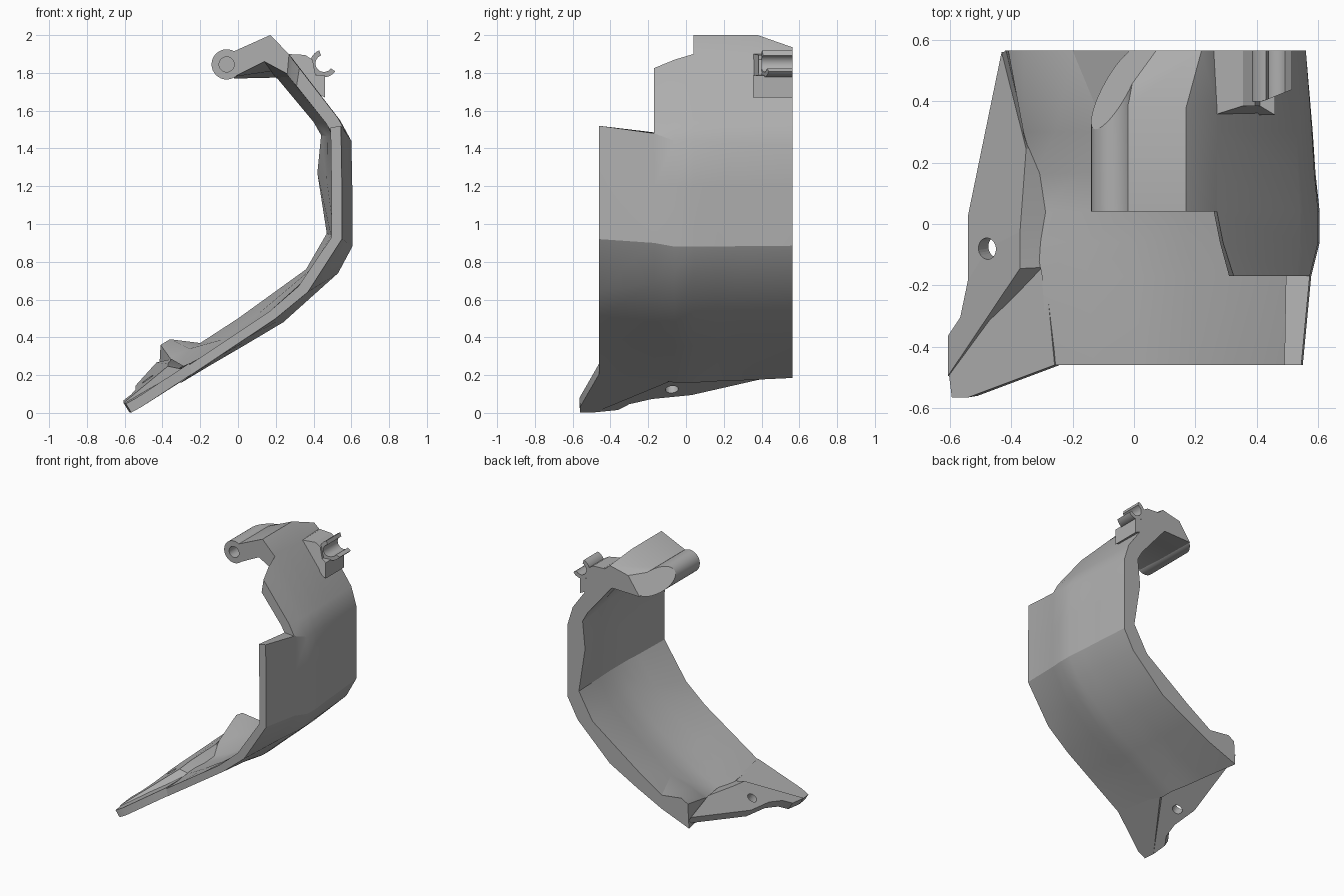
import bpy, bmesh, math
from mathutils import Vector
from collections import Counter

cube = bpy.data.objects.get("Cube")
if cube:
    bpy.data.objects.remove(cube, do_unlink=True)

grey = bpy.data.materials.new("matte_grey")
grey.use_nodes = True
grey.diffuse_color = (0.43, 0.43, 0.43, 1)
grey.node_tree.nodes["Principled BSDF"].inputs["Base Color"].default_value = (0.43, 0.43, 0.43, 1)


def finish(bm, name):
    """Turn a bmesh into a shaded object."""
    loose = [v for v in bm.verts if not v.link_faces]
    bmesh.ops.delete(bm, geom=loose, context='VERTS')
    bmesh.ops.recalc_face_normals(bm, faces=bm.faces)
    mesh = bpy.data.meshes.new(name)
    bm.to_mesh(mesh)
    bm.free()
    mesh.materials.append(grey)
    obj = bpy.data.objects.new(name, mesh)
    bpy.context.collection.objects.link(obj)
    bpy.ops.object.select_all(action='DESELECT')
    obj.select_set(True)
    bpy.context.view_layer.objects.active = obj
    bpy.ops.object.shade_smooth_by_angle(angle=math.radians(28))
    return obj


def loft(sections):
    """Closed solid through matching loops of 3D points."""
    bm = bmesh.new()
    loops = [[bm.verts.new(p) for p in s] for s in sections]
    n = len(loops[0])
    for a, b in zip(loops, loops[1:]):
        for i in range(n):
            j = (i + 1) % n
            bm.faces.new((a[i], a[j], b[j], b[i]))
    bm.faces.new(loops[0])
    bm.faces.new(loops[-1])
    return bm


def at_y(profile, y):
    return [Vector((x, y, z)) for x, z in profile]


def ring(cx, cz, r, y, n=32):
    turn = [2 * math.pi * i / n for i in range(n)]
    return at_y([(cx + r * math.cos(t), cz + r * math.sin(t)) for t in turn], y)


def blend(a, b, t):
    return [tuple(p + (q - p) * t for p, q in zip(u, v)) for u, v in zip(a, b)]


def slant_cut(bm):
    """Trim the rear corner of the arm and barrel along one sloping plane."""
    geom = list(bm.verts) + list(bm.edges) + list(bm.faces)
    cut = bmesh.ops.bisect_plane(bm, geom=geom, plane_co=(0, 0.45, 1.92),
                                 plane_no=(-0.7, 0.52, 0.49), clear_outer=True)
    edges = [e for e in cut["geom_cut"] if isinstance(e, bmesh.types.BMEdge)]
    bmesh.ops.holes_fill(bm, edges=edges, sides=0)
    return bm


# Curved shell: outer and inner profiles, bottom to top
front_out = [(-.25, .2), (-.1, .3), (.05, .4), (.2, .5), (.37, .64),
             (.55, .92), (.55, 1.2), (.545, 1.52), (.52, 1.57), (.38, 1.75)]
front_in = [(-.28, .24), (-.13, .34), (.02, .44), (.17, .54), (.32, .67),
            (.495, .93), (.495, 1.2), (.49, 1.51), (.46, 1.54), (.36, 1.67)]
mid_out = [(-.3, .16), (-.15, .25), (.03, .355), (.24, .48), (.53, .74),
           (.605, .88), (.605, 1.2), (.6, 1.44), (.54, 1.55), (.27, 1.9)]
mid_in = [(-.32, .235), (-.17, .3), (0, .4), (.2, .55), (.42, .77),
          (.51, .93), (.51, 1.2), (.5, 1.46), (.47, 1.53), (.26, 1.79)]
back_out = [(-.42, .185), (-.2, .27), (0, .37), (.22, .49), (.48, .74),
            (.56, .885), (.56, 1.2), (.56, 1.42), (.52, 1.55), (.27, 1.9)]
back_in = [(-.41, .36), (-.36, .39), (-.2, .37), (0, .5), (.36, .76),
           (.47, .95), (.42, 1.27), (.44, 1.47), (.4, 1.54), (.2, 1.78)]
stations = [
    (-.46, front_out, front_in),
    (-.17, blend(front_out, mid_out, .5), blend(front_in, mid_in, .5)),
    (-.06, mid_out[:-1] + [(.29, 1.87)], mid_in[:-1] + [(.28, 1.765)]),
    (.04, mid_out, mid_in),
    (.165, blend(mid_out, back_out, .3), mid_in),
    (.3, blend(mid_out, back_out, .5), blend(mid_in, back_in, .45)),
    (.565, back_out, back_in),
]
bm = bmesh.new()
outer = [[bm.verts.new(p) for p in at_y(o, y)] for y, o, i in stations]
inner = [[bm.verts.new(p) for p in at_y(i, y)] for y, o, i in stations]
border = Counter()
for s in range(len(stations) - 1):
    for r in range(len(mid_out) - 1):
        if s == 0 and r >= 7:       # the front strip stops lower
            continue
        cell = [(s, r), (s + 1, r), (s + 1, r + 1), (s, r + 1)]
        for layer in (outer, inner):
            bm.faces.new([layer[a][b] for a, b in cell])
        for k in range(4):
            border[tuple(sorted((cell[k], cell[(k + 1) % 4])))] += 1
for ((a, b), (c, d)), count in border.items():
    if count == 1:
        bm.faces.new((outer[a][b], outer[c][d], inner[c][d], inner[a][b]))
finish(bm, "curved_shell")

# Upper arm with a thicker rear end
arm_front = [(.29, 1.86), (.27, 1.9), (.17, 2), (-.02, 1.915),
             (-.02, 1.78), (.14, 1.86), (.27, 1.79)]
arm_back = [(.3, 1.84), (.26, 1.9), (.22, 1.935), (-.02, 1.88),
            (-.02, 1.77), (.2, 1.775), (.25, 1.74)]
arm_mid = arm_front[:4] + blend(arm_front, arm_back, .6)[4:]
arm = loft([at_y(arm_front, .04), at_y(arm_mid, .38), at_y(arm_back, .565)])
finish(slant_cut(arm), "upper_arm")

# Hinge barrel with a blind hole in its front end
barrel = loft([ring(-.06, 1.845, r, y) for r, y in
               ((.04, .14), (.04, .04), (.08, .04), (.08, .565))])
finish(slant_cut(barrel), "hinge_barrel")

# Clip bracket with a sloping front, and its open C hook
bracket = [(.26, 1.9), (.355, 1.895), (.395, 1.87), (.41, 1.79),
           (.46, 1.785), (.46, 1.67), (.4, 1.7)]
bracket_front = at_y(bracket, .355)
for p in bracket_front[1:4]:
    p.y += .03
finish(loft([bracket_front, at_y(bracket, .565)]), "clip_bracket")


def arc(r):
    turn = [math.radians(110 + 215 * i / 18) for i in range(19)]
    return [(.455 + r * math.cos(t), 1.85 + r * math.sin(t)) for t in turn]


hook = arc(.073) + arc(.045)[::-1]
hook_front = at_y(hook, .4)
for p in hook_front:
    p.y += max(0, p.x - .42) * .4
finish(loft([hook_front, at_y(hook, .565)]), "clip_hook")

# Raised lower flap on a tilted plane, with a stepped right-hand edge
slope_x, slope_y = .62, .1
normal = Vector((-slope_x, -slope_y, 1)).normalized()


def on_plane(x, y):
    return Vector((x, y, .065 + slope_x * (x + .54) + slope_y * (y + .08)))


outline = [(-.32, .25), (-.4, .565), (-.51, .03), (-.51, -.18), (-.535, -.3),
           (-.575, -.36), (-.575, -.49), (-.27, -.14), (-.27, -.02)]
under = [on_plane(x, y) for x, y in outline]
over = [p + normal * .06 for p in under]
for k in (-1, -2):
    over[k].x -= .07
    over[k].z -= .03
flap = finish(loft([under, over]), "lower_flap")

# Round hole through the flap
bpy.ops.mesh.primitive_cylinder_add(vertices=24, radius=.035, depth=.4,
                                    location=on_plane(-.445, -.075) + normal * .03)
cutter = bpy.context.object
cutter.rotation_mode = 'QUATERNION'
cutter.rotation_quaternion = normal.to_track_quat('Z', 'Y')
cutter.hide_render = True
bpy.ops.object.select_all(action='DESELECT')
flap.select_set(True)
bpy.context.view_layer.objects.active = flap
mod = flap.modifiers.new("hole", 'BOOLEAN')
mod.operation = 'DIFFERENCE'
mod.object = cutter
mod.solver = 'EXACT'
bpy.ops.object.modifier_move_to_index(modifier="hole", index=0)
bpy.ops.object.modifier_apply(modifier="hole")
bpy.data.objects.remove(cutter, do_unlink=True)

# Pointed front tip continuing the shell
tip = [Vector(p) for p in ((-.23, -.455, .215), (-.51, -.56, .032),
                           (-.565, -.56, .002), (-.575, -.48, .003),
                           (-.27, -.04, .185))]
finish(loft([tip, [p + normal * .055 for p in tip]]), "front_tip")
